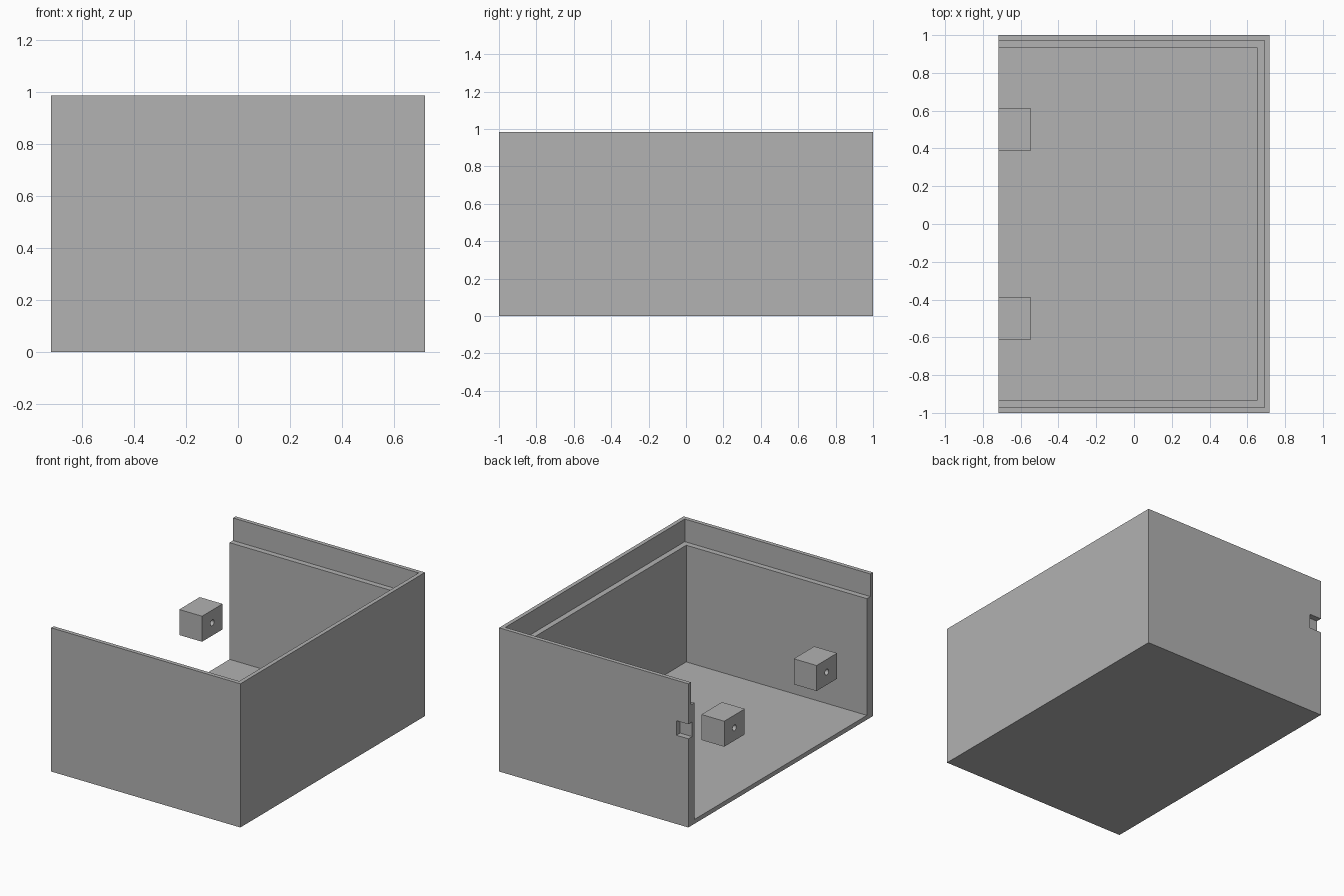
import bpy
import math

cube = bpy.data.objects.get("Cube")
if cube:
    bpy.data.objects.remove(cube, do_unlink=True)

# Overall sizes
HALF_X, HALF_Y, HEIGHT = 0.718, 1.0, 0.985
WALL, LIP, FLOOR, LEDGE = 0.066, 0.028, 0.03, 0.83

grey = bpy.data.materials.new("plain_grey")
grey.use_nodes = True
grey.diffuse_color = (0.445, 0.445, 0.445, 1)
grey.node_tree.nodes["Principled BSDF"].inputs["Base Color"].default_value = grey.diffuse_color


def box(name, low, high):
    """Box between two opposite corners."""
    bpy.ops.mesh.primitive_cube_add(size=1)
    obj = bpy.context.object
    obj.name = name
    for v in obj.data.vertices:
        v.co = [high[i] if v.co[i] > 0 else low[i] for i in range(3)]
    obj.data.materials.append(grey)
    return obj


def cut(target, cutter):
    """Subtract the cutter, then discard it."""
    cutter.hide_render = True
    mod = target.modifiers.new("cut", "BOOLEAN")
    mod.operation = "DIFFERENCE"
    mod.solver = "EXACT"
    mod.object = cutter
    bpy.context.view_layer.objects.active = target
    bpy.ops.object.modifier_apply(modifier=mod.name)
    bpy.data.objects.remove(cutter, do_unlink=True)


# Enclosure body, open at the top and on the -x side
body = box("enclosure_body", (-HALF_X, -HALF_Y, 0), (HALF_X, HALF_Y, HEIGHT))
for name, inset, bottom in (("cavity_cutter", WALL, FLOOR), ("lid_rebate_cutter", LIP, LEDGE)):
    cut(body, box(name, (-1, inset - HALF_Y, bottom), (HALF_X - inset, HALF_Y - inset, 1.2)))

# Shallow notch outside the back wall, at its open end
cut(body, box("notch_cutter", (-1, HALF_Y - 0.04, 0.608), (-0.628, 1.2, 0.708)))

# Two screw blocks at the open side, each bored through along x
for side, y in (("front", -0.5), ("back", 0.5)):
    block = box(side + "_screw_block", (-HALF_X, y - 0.111, 0.405), (-0.545, y + 0.111, 0.58))
    bpy.ops.mesh.primitive_cylinder_add(vertices=24, radius=0.02, depth=1,
                                        location=(-0.63, y, HEIGHT / 2),
                                        rotation=(0, math.pi / 2, 0))
    bore = bpy.context.object
    bore.name = "bore_cutter"
    bore.data.materials.append(grey)
    cut(block, bore)
